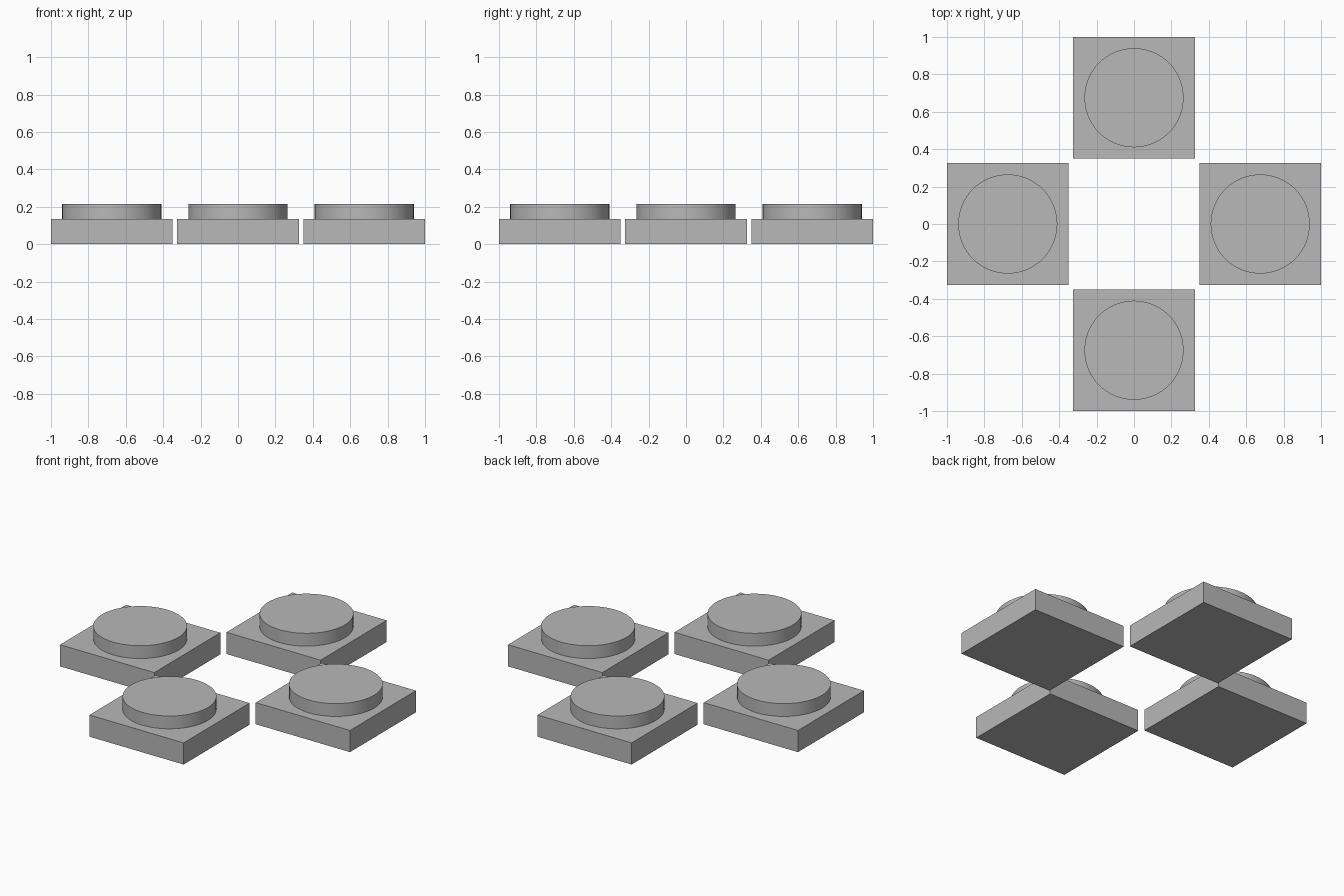
import bpy

cube = bpy.data.objects.get("Cube")
if cube:
    bpy.data.objects.remove(cube, do_unlink=True)

# Single plain grey
GREY = (0.48, 0.48, 0.48, 1)
grey = bpy.data.materials.new("plain grey")
grey.use_nodes = True
grey.diffuse_color = GREY
grey.node_tree.nodes["Principled BSDF"].inputs["Base Color"].default_value = GREY

OFFSET = 0.675      # pad centre distance from the middle
PAD_WIDTH = 0.65
PAD_HEIGHT = 0.135
BUTTON_RADIUS = 0.265
TOP = 0.215


def finish(name):
    obj = bpy.context.object
    obj.name = name
    obj.data.materials.append(grey)
    bpy.ops.object.transform_apply(location=False, rotation=False, scale=True)
    return obj


def add_pad(side, x, y):
    # Square base
    bpy.ops.mesh.primitive_cube_add(size=1, location=(x, y, PAD_HEIGHT / 2))
    bpy.context.object.scale = (PAD_WIDTH, PAD_WIDTH, PAD_HEIGHT)
    finish(side + "_base")
    # Round raised button
    bpy.ops.mesh.primitive_cylinder_add(
        vertices=64, radius=BUTTON_RADIUS, depth=TOP - PAD_HEIGHT,
        location=(x, y, (TOP + PAD_HEIGHT) / 2))
    finish(side + "_button")
    bpy.ops.object.shade_smooth_by_angle()


# Four pads in a cross
for side, dx, dy in (("left", 1, 0), ("right", -1, 0),
                     ("back", 0, 1), ("front", 0, -1)):
    add_pad(side, dx * OFFSET, dy * OFFSET)
